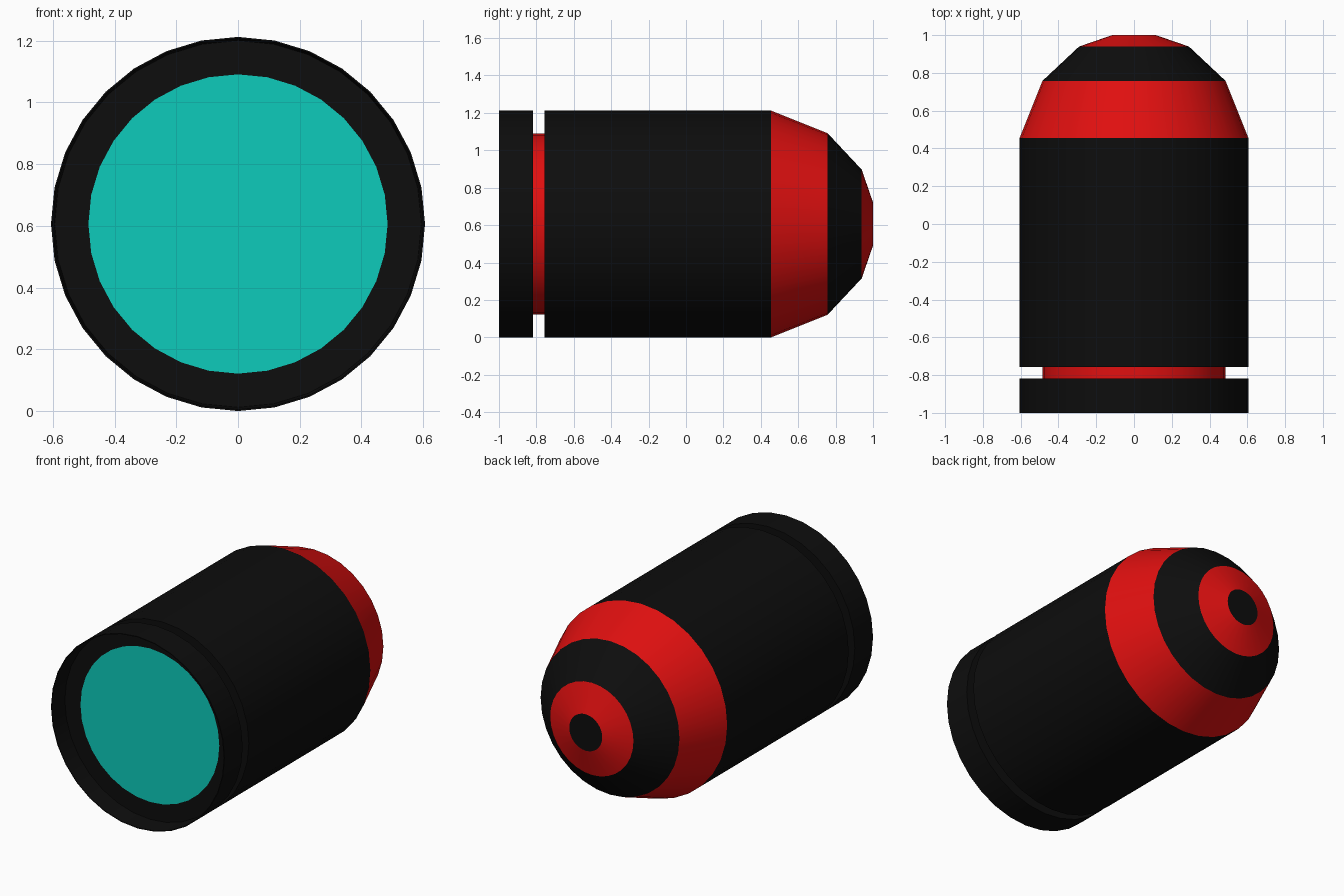
import bpy, bmesh, math

if "Cube" in bpy.data.objects:
    bpy.data.objects.remove(bpy.data.objects["Cube"])

SIDES = 32
U = 2 / 33          # the design grid: the whole length is 33 units
R = 10 * U          # outer radius; also the height of the axis


def material(name, rgb):
    m = bpy.data.materials.new(name)
    m.diffuse_color = (*rgb, 1)
    m.use_nodes = True
    m.node_tree.nodes["Principled BSDF"].inputs["Base Color"].default_value = m.diffuse_color
    return m


BLACK = material("black", (0.004, 0.004, 0.004))
RED = material("red", (0.75, 0.005, 0.005))
CYAN = material("cyan", (0.004, 0.6, 0.5))


def lathe(name, profile, mat):
    """Spin (radius, y) points round the lengthwise axis; radius 0 closes with a disc."""
    bm = bmesh.new()
    rings = []
    for r, y in profile:
        if r == 0:
            continue
        rings.append([bm.verts.new((r * math.sin(2 * math.pi * i / SIDES), y,
                                    R + r * math.cos(2 * math.pi * i / SIDES)))
                      for i in range(SIDES)])
    for a, b in zip(rings, rings[1:]):
        for i in range(SIDES):
            j = (i + 1) % SIDES
            bm.faces.new((a[i], a[j], b[j], b[i]))
    if profile[0][0] == 0:
        bm.faces.new(rings[0][::-1])
    if profile[-1][0] == 0:
        bm.faces.new(rings[-1])
    bm.normal_update()
    me = bpy.data.meshes.new(name)
    bm.to_mesh(me)
    bm.free()
    me.materials.append(mat)
    ob = bpy.data.objects.new(name, me)
    bpy.context.collection.objects.link(ob)
    bpy.ops.object.select_all(action='DESELECT')
    ob.select_set(True)
    bpy.context.view_layer.objects.active = ob
    bpy.ops.object.shade_smooth_by_angle(angle=math.radians(15))
    return ob


# Ring positions along the axis
FLOOR, GROOVE_A, GROOVE_B = -1 + 2 * U, -1 + 3 * U, -1 + 4 * U
SHOULDER, MID, NOSE = 1 - 9 * U, 1 - 4 * U, 1 - U
R_IN, R_NOSE, R_TIP = 8 * U, 4.8 * U, 1.9 * U

# Recessed front disc
lathe("front_disc", [(0, FLOOR), (R_IN, FLOOR)], CYAN)
# Front rim: recess floor, inner wall, outer wall, groove side
lathe("front_rim", [(R_IN, FLOOR), (R - 0.012, FLOOR), (R - 0.005, -1), (R, -1),
                    (R, GROOVE_A), (R_IN, GROOVE_A)], BLACK)
# Red band at the bottom of the groove
lathe("groove_band", [(R_IN, GROOVE_A), (R_IN, GROOVE_B)], RED)
# Main barrel
lathe("barrel", [(R_IN, GROOVE_B), (R, GROOVE_B), (R, SHOULDER)], BLACK)
# Striped nose
lathe("shoulder_band", [(R, SHOULDER), (R_IN, MID)], RED)
lathe("nose_band", [(R_IN, MID), (R_NOSE, NOSE)], BLACK)
lathe("nose_ring", [(R_NOSE, NOSE), (R_TIP, 1)], RED)
lathe("tip_disc", [(R_TIP, 1), (0, 1)], BLACK)
